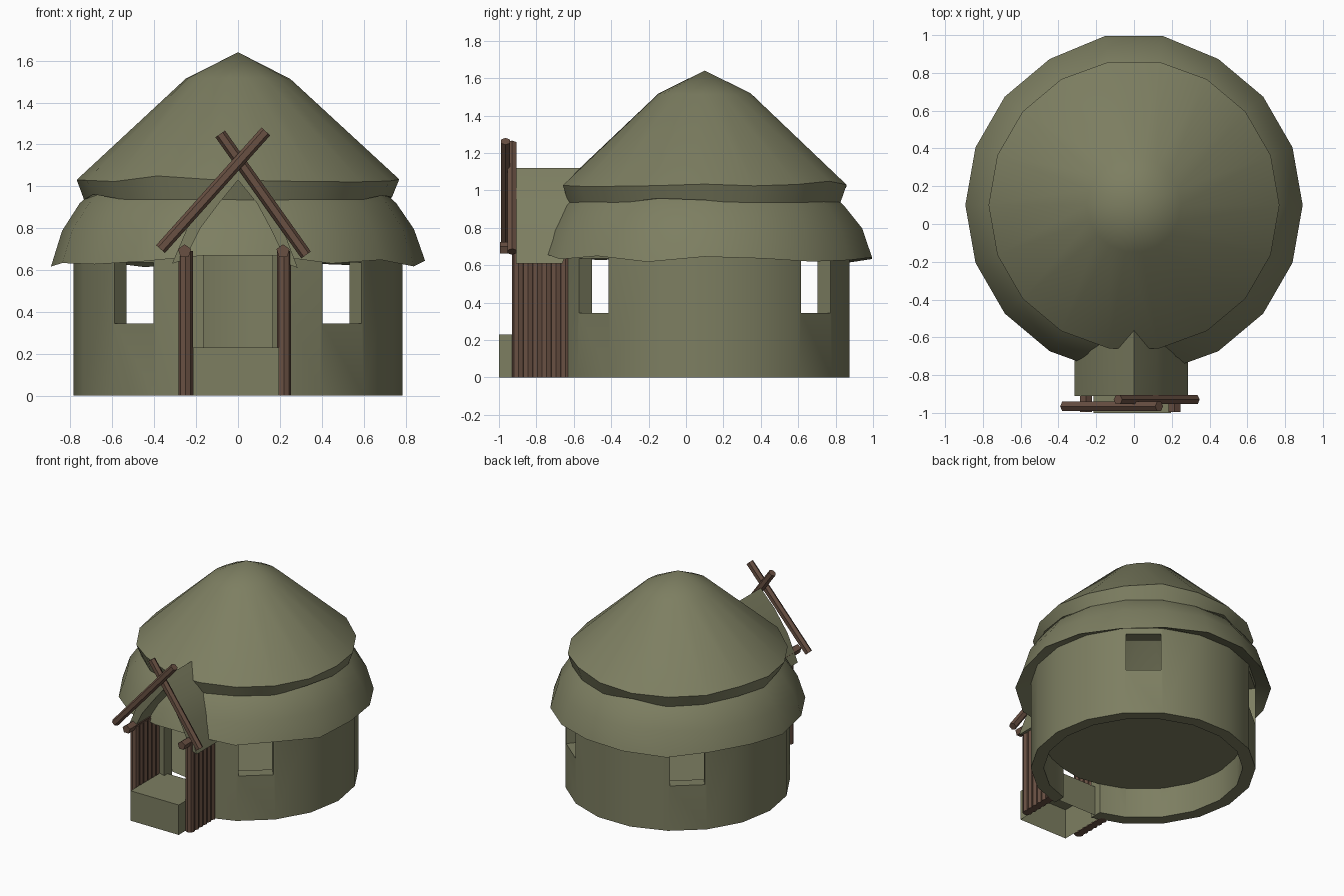
import bpy, bmesh, math, random
from mathutils import Vector, Matrix

if "Cube" in bpy.data.objects:
    bpy.data.objects.remove(bpy.data.objects["Cube"])

random.seed(4)
CY = 0.1      # hut centre in y
N = 18        # sides of the hut


def material(name, rgb):
    m = bpy.data.materials.new(name)
    m.diffuse_color = (*rgb, 1)
    m.use_nodes = True
    m.node_tree.nodes["Principled BSDF"].inputs["Base Color"].default_value = m.diffuse_color
    return m


olive = material("olive", (0.205, 0.21, 0.12))
brown = material("brown_wood", (0.14, 0.08, 0.055))


def finish(name, bm, mat, angle=35, normals=True):
    if normals:
        bmesh.ops.recalc_face_normals(bm, faces=bm.faces[:])
    me = bpy.data.meshes.new(name)
    bm.to_mesh(me)
    bm.free()
    ob = bpy.data.objects.new(name, me)
    bpy.context.collection.objects.link(ob)
    me.materials.append(mat)
    bpy.ops.object.select_all(action='DESELECT')
    ob.select_set(True)
    bpy.context.view_layer.objects.active = ob
    if angle:
        bpy.ops.object.shade_smooth_by_angle(angle=math.radians(angle))
    return ob


def lathe(name, profile, mat, closed=False, angle=35):
    """profile: (radius, z, z_wobble)"""
    bm = bmesh.new()
    rings = []
    for r, z, w in profile:
        if r == 0:
            rings.append([bm.verts.new((0, CY, z))] * N)
            continue
        ring = []
        for i in range(N):
            a = 2 * math.pi * i / N
            ring.append(bm.verts.new((r * math.cos(a), CY + r * math.sin(a),
                                      z + w * random.uniform(-1, 1))))
        rings.append(ring)
    pairs = list(zip(rings, rings[1:]))
    if closed:
        pairs.append((rings[-1], rings[0]))
    for a, b in pairs:
        for i in range(N):
            j = (i + 1) % N
            vs = list(dict.fromkeys((a[i], b[i], b[j], a[j])))
            bm.faces.new(vs)
    return finish(name, bm, mat, angle)


def box(name, centre, size, rot=0.0, mat=olive, open_bottom=False):
    bm = bmesh.new()
    m = (Matrix.Translation(centre) @ Matrix.Rotation(rot, 4, 'Z')
         @ Matrix.Diagonal((*size, 1)))
    bmesh.ops.create_cube(bm, size=1, matrix=m)
    if open_bottom:
        bm.normal_update()
        low = [f for f in bm.faces if f.normal.z < -0.5]
        bmesh.ops.delete(bm, geom=low, context='FACES')
    return finish(name, bm, mat, 0)


def log(name, p, q, r, sides=6):
    p, q = Vector(p), Vector(q)
    d = q - p
    bm = bmesh.new()
    m = Matrix.Translation((p + q) / 2) @ d.to_track_quat('Z', 'Y').to_matrix().to_4x4()
    bmesh.ops.create_cone(bm, cap_ends=True, segments=sides, radius1=r,
                          radius2=r, depth=d.length, matrix=m)
    return finish(name, bm, brown, 35)


# Round wall with four windows and a doorway cut through
wall = lathe("round_wall", [(0.785, 0, 0), (0.785, 0.70, 0),
                            (0.695, 0.70, 0), (0.695, 0, 0)], olive, closed=True)
cutters = [box("door_cutter", (0, -0.65, 0.285), (0.33, 0.4, 0.77))]
for sx in (-1, 1):
    for sy in (-1, 1):
        cutters.append(box("window_cutter", (sx * 0.49, CY + sy * 0.585, 0.49),
                           (0.4, 0.245, 0.29), math.atan2(sy * 0.6, sx * 0.5)))
for c in cutters:
    c.hide_render = True
    bpy.context.view_layer.objects.active = wall
    mod = wall.modifiers.new("cut", 'BOOLEAN')
    mod.operation = 'DIFFERENCE'
    mod.solver = 'EXACT'
    mod.object = c
    bpy.ops.object.modifier_apply(modifier=mod.name)
    bpy.data.objects.remove(c)

# Raised floor and porch step, both hollow below
bm = bmesh.new()
bmesh.ops.create_circle(bm, cap_ends=True, segments=N, radius=0.70,
                        matrix=Matrix.Translation((0, CY, 0.23)))
finish("floor", bm, olive, 0, normals=False)
box("porch_step", (-0.01, -0.81, 0.115), (0.41, 0.38, 0.23), open_bottom=True)

# Two-tier thatched roof
lathe("upper_thatch", [(0, 1.64, 0), (0.25, 1.515, 0.004), (0.77, 1.035, 0.015),
                       (0.735, 0.94, 0.022), (0.66, 0.955, 0)], olive, angle=40)
lower = lathe("lower_thatch", [(0.70, 0.97, 0), (0.755, 0.92, 0), (0.84, 0.79, 0.008),
                               (0.893, 0.632, 0.018), (0.775, 0.685, 0)], olive, angle=40)
for v in lower.data.vertices:          # lift the eave over the door
    if abs(v.co.x) < 0.2 and v.co.y < -0.7 and v.co.z < 0.67:
        v.co.z = 0.67
for ob in (lower, bpy.data.objects["upper_thatch"]):
    for v in ob.data.vertices:         # fit the overall length
        if v.co.y > 0.9:
            v.co.y += 0.015

# Porch gable roof
outer = [(-0.315, 0.63), (-0.23, 0.83), (-0.12, 0.99), (0, 1.12),
         (0.12, 0.98), (0.21, 0.81), (0.285, 0.61)]
inner = [(0.235, 0.63), (0.16, 0.79), (0.09, 0.92), (0, 1.03),
         (-0.09, 0.92), (-0.18, 0.80), (-0.255, 0.65)]
bm = bmesh.new()
front, back = [], []
for x, z in outer + inner:
    front.append(bm.verts.new((x, -0.91, z)))
    back.append(bm.verts.new((x, -0.66 + 0.3 * (z - 0.61), z)))
n = len(front)
for i in range(n):
    j = (i + 1) % n
    bm.faces.new((front[i], front[j], back[j], back[i]))
for i in range(len(outer) - 1):        # end caps as strips
    for ring in (front, back):
        bm.faces.new((ring[i], ring[i + 1], ring[n - 2 - i], ring[n - 1 - i]))
finish("porch_thatch", bm, olive, 35)

# Porch side walls of upright logs, with a rail on top
for side, x in (("left", -0.25), ("right", 0.22)):
    for k in range(6):
        y = -0.895 + k * 0.05
        log(side + "_porch_log", (x, y, 0), (x, y, 0.69), 0.034, 8)
    log(side + "_porch_rail", (x - 0.005, -0.995, 0.69), (x - 0.005, -0.66, 0.69), 0.033, 5)

# Crossed gable poles
log("front_gable_pole", (-0.37, -0.965, 0.70), (0.133, -0.965, 1.262), 0.028)
log("rear_gable_pole", (-0.085, -0.93, 1.25), (0.325, -0.93, 0.672), 0.028)
